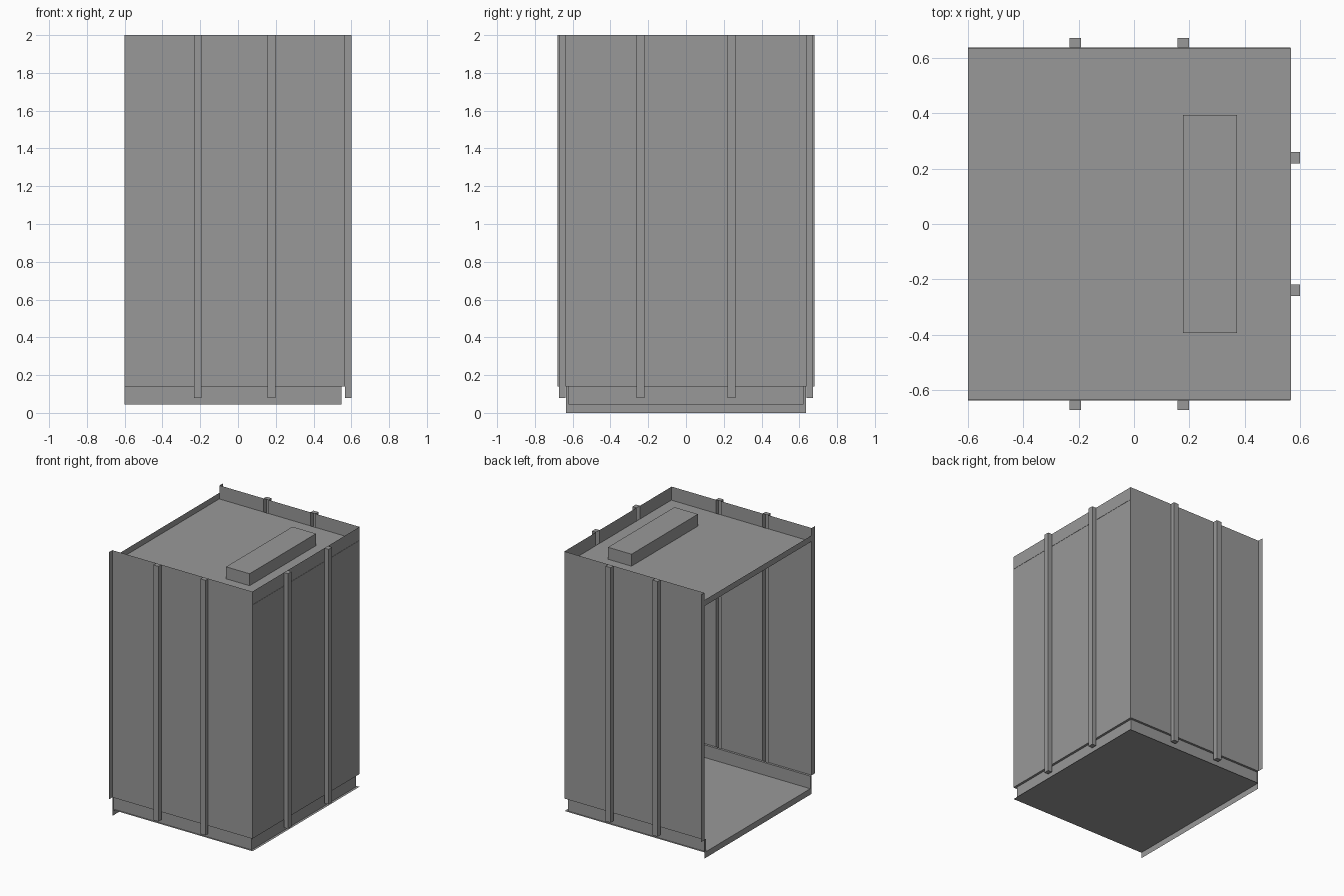
import bpy

if "Cube" in bpy.data.objects:
    bpy.data.objects.remove(bpy.data.objects["Cube"])

X0, X1, Y = -0.60, 0.566, 0.638      # open edge, rear wall, side walls
FLOOR, SKIRT, ROOF, TOP = 0.045, 0.14, 1.90, 2.0
HALF = 0.021                         # half width of a stiffener

steel = bpy.data.materials.new("dark_steel")
steel.diffuse_color = (0.317, 0.317, 0.317, 1)
steel.use_nodes = True
steel.node_tree.nodes["Principled BSDF"].inputs["Base Color"].default_value = steel.diffuse_color


def make(name, verts, faces):
    mesh = bpy.data.meshes.new(name)
    mesh.from_pydata(verts, [], faces)
    mesh.materials.append(steel)
    obj = bpy.data.objects.new(name, mesh)
    bpy.context.collection.objects.link(obj)


def extrude_z(name, plan, z0, z1):
    """Thin sheet: an open plan outline raised from z0 to z1."""
    n = len(plan)
    verts = [(x, y, z) for z in (z0, z1) for x, y in plan]
    make(name, verts, [(i, i + 1, n + i + 1, n + i) for i in range(n - 1)])


def extrude_y(name, profile, half):
    """Thin sheet: an open xz profile swept across the width."""
    n = len(profile)
    verts = [(x, y, z) for y in (-half, half) for x, z in profile]
    make(name, verts, [(i, i + 1, n + i + 1, n + i) for i in range(n - 1)])


def prism(name, plan, z0, z1, open_back=False):
    """Capped block on a four-point plan; the last side may be left open."""
    verts = [(x, y, z) for z in (z0, z1) for x, y in plan]
    faces = [(i, (i + 1) % 4, (i + 1) % 4 + 4, i + 4) for i in range(3 if open_back else 4)]
    make(name, verts, faces + [(3, 2, 1, 0), (4, 5, 6, 7)])


# Floor sheet with a lip folded down at the open side
extrude_y("floor_pan", [(X0, 0), (X0, FLOOR), (X1, FLOOR)], 0.635)

# Roof sheet with a lip folded up at the open side
extrude_y("roof_pan", [(X0, ROOF + 0.045), (X0, ROOF), (X1 + 0.002, ROOF)], 0.634)

# Side walls: panels between hollow stiffeners, with outward door flanges
ribs = (-0.213, 0.178)
for s, side in ((-1, "front"), (1, "back")):
    w, out = s * Y, s * 0.672
    extrude_z(side + "_wall_door_panel", [(X0, s * 0.68), (X0, w), (ribs[0] - HALF, w)], SKIRT, TOP)
    extrude_z(side + "_wall_mid_panel", [(ribs[0] + HALF, w), (ribs[1] - HALF, w)], SKIRT, TOP)
    extrude_z(side + "_wall_rear_panel", [(ribs[1] + HALF, w), (X1, w)], SKIRT, TOP)
    for c in ribs:
        prism(side + "_stiffener", [(c - HALF, w), (c - HALF, out), (c + HALF, out), (c + HALF, w)],
              0.08, TOP, open_back=True)

# Rear wall: the same construction
rear = 0.24
for a, b in ((-Y, -rear - HALF), (-rear + HALF, rear - HALF), (rear + HALF, Y)):
    extrude_z("rear_wall_panel", [(X1, a), (X1, b)], SKIRT, TOP)
for c in (-rear, rear):
    prism("rear_stiffener", [(X1, c - HALF), (0.60, c - HALF), (0.60, c + HALF), (X1, c + HALF)],
          0.08, TOP, open_back=True)

# Recessed skirting around three sides, with small outward flanges
KX, KY = 0.548, 0.621
extrude_z("skirting", [(X0, -0.635), (X0, -KY), (KX, -KY), (KX, KY), (X0, KY), (X0, 0.635)],
          FLOOR, SKIRT)

# Narrow ledge joining skirting to walls
inner = [(X0, -KY), (KX, -KY), (KX, KY), (X0, KY)]
outer = [(X0, -Y), (X1, -Y), (X1, Y), (X0, Y)]
make("skirting_ledge", [(x, y, SKIRT) for x, y in inner + outer],
     [(i, i + 1, i + 5, i + 4) for i in range(3)])

# Fan housing on the roof
prism("roof_unit", [(0.177, -0.395), (0.373, -0.395), (0.373, 0.395), (0.177, 0.395)],
      ROOF, ROOF + 0.09)
